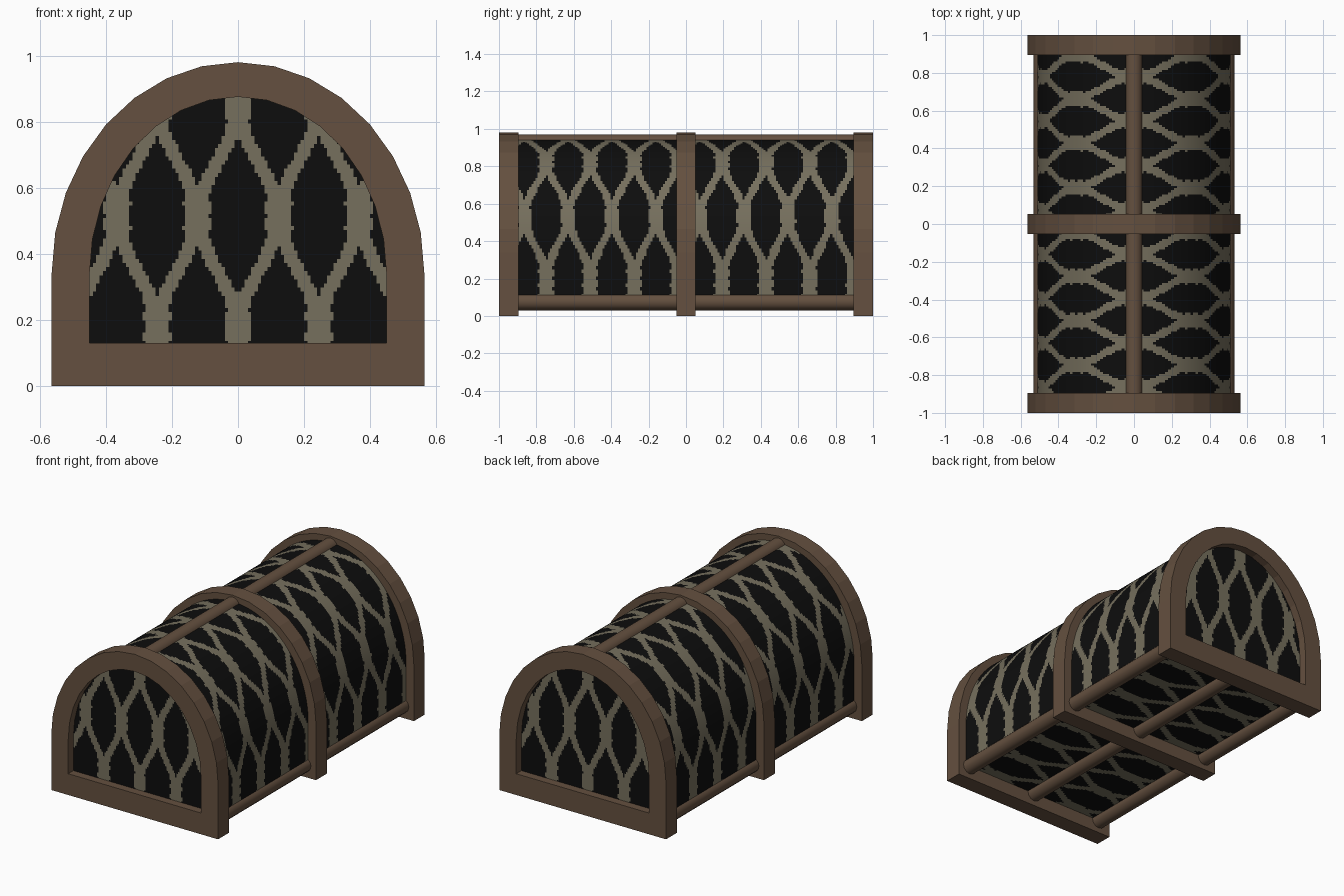
import bpy, bmesh, math

if "Cube" in bpy.data.objects:
    bpy.data.objects.remove(bpy.data.objects["Cube"])


def material(name, rgb):
    m = bpy.data.materials.new(name)
    m.diffuse_color = (*rgb, 1)
    m.use_nodes = True
    m.node_tree.nodes["Principled BSDF"].inputs["Base Color"].default_value = m.diffuse_color
    return m


WOOD = material("brown_wood", (0.128, 0.080, 0.050))
ROPE = material("rope_beige", (0.180, 0.160, 0.110))
DARK = material("dark_gap", (0.004, 0.004, 0.004))
SPRING = 0.34  # height where the arch begins


def finish(bm, name, mats, smooth=None):
    me = bpy.data.meshes.new(name)
    bmesh.ops.recalc_face_normals(bm, faces=bm.faces)
    bm.to_mesh(me)
    bm.free()
    for m in mats:
        me.materials.append(m)
    ob = bpy.data.objects.new(name, me)
    bpy.context.collection.objects.link(ob)
    if smooth:
        bpy.context.view_layer.objects.active = ob
        ob.select_set(True)
        bpy.ops.object.shade_smooth_by_angle(angle=math.radians(smooth))
        ob.select_set(False)
    return ob


def arch(a, top, base, n=16):
    """Closed outline: straight legs and half-ellipse top."""
    pts = [(a, base)]
    for i in range(n + 1):
        t = math.pi * i / n
        pts.append((a * math.cos(t), SPRING + (top - SPRING) * math.sin(t)))
    return pts + [(-a, base)]


# Wooden arched frames
def frame(name, y0, y1):
    bm = bmesh.new()
    outer, inner = arch(0.565, 0.982, 0.0), arch(0.45, 0.877, 0.13)
    rings = [[bm.verts.new((x, y, z)) for x, z in prof]
             for prof, y in ((outer, y0), (outer, y1), (inner, y1), (inner, y0))]
    n = len(outer)
    for k in range(4):
        r, s = rings[k], rings[(k + 1) % 4]
        for i in range(n):
            j = (i + 1) % n
            bm.faces.new((r[i], r[j], s[j], s[i]))
    finish(bm, name, [WOOD])


frame("front_frame", -1.0, -0.895)
frame("middle_frame", -0.052, 0.052)
frame("back_frame", 0.895, 1.0)


# Long round rails
def rail(name, x, z):
    bm = bmesh.new()
    bmesh.ops.create_cone(bm, cap_ends=True, segments=12, radius1=0.046,
                          radius2=0.046, depth=1.9)
    for v in bm.verts:
        v.co = (v.co.x + x, v.co.z, v.co.y + z)
    finish(bm, name, [WOOD], 40)


rail("top_rail", 0, 0.925)
rail("bottom_middle_rail", 0, 0.076)
rail("bottom_right_rail", 0.485, 0.076)
rail("bottom_left_rail", -0.485, 0.076)


# Net rule: true where a strand lies; knots at lattice points (u = k*p, v = j*h)
def is_rope(u, v, p, h):
    r = v / h
    k = math.floor(r)
    t = r - k
    ease = k + t - 0.085 * math.sin(2 * math.pi * t)
    knot = max(0.0, 1 - min(t, 1 - t) * h / 0.05)
    width = 0.023 + 0.013 * (knot > 0.15)
    for sign in (1, -1):
        a = u / p + sign * ease / 2
        if abs(a - round(a)) * p < width:
            return True
    return False


# Netting shell: walk round the section, keeping arc length from the crown
def half_section():
    pts, s = [], 0.0
    for i in range(49):
        t = math.pi / 2 * (1 - i / 48)
        pts.append((0.512 * math.cos(t), SPRING + 0.602 * math.sin(t)))
    pts += [(0.512, SPRING - 0.26 * i / 14) for i in range(1, 15)]
    pts += [(0.512 * (1 - i / 26), 0.08) for i in range(1, 27)]
    return pts


bm = bmesh.new()
NY = 170
ys = [-0.95 + 1.9 * j / NY for j in range(NY + 1)]
half = half_section()
for side in (1, -1):
    grid = [[bm.verts.new((side * x, y, z)) for y in ys] for x, z in half]
    s = 0.0
    for i in range(len(half) - 1):
        d = math.dist(half[i], half[i + 1])
        s += d
        for j in range(NY):
            f = bm.faces.new((grid[i][j], grid[i + 1][j],
                              grid[i + 1][j + 1], grid[i][j + 1]))
            yc = (ys[j] + ys[j + 1]) / 2
            f.material_index = 0 if is_rope(yc - 0.075, s - d / 2, 0.235, 0.338) else 1
bmesh.ops.remove_doubles(bm, verts=bm.verts, dist=0.0005)
finish(bm, "net_shell", [ROPE, DARK], 30)


# Netting end panels, set into the middle of each end frame
def end_net(name, y, flip):
    bm = bmesh.new()
    nx, nz = 100, 66
    grid = [[bm.verts.new((-0.5 + i / nx, y, 0.1 + 0.82 * k / nz))
             for k in range(nz + 1)] for i in range(nx + 1)]
    for i in range(nx):
        for k in range(nz):
            x, z = -0.5 + (i + 0.5) / nx, 0.1 + 0.82 * (k + 0.5) / nz
            if z > SPRING and (x / 0.5) ** 2 + ((z - SPRING) / 0.58) ** 2 > 1:
                continue
            f = bm.faces.new((grid[i][k], grid[i + 1][k],
                              grid[i + 1][k + 1], grid[i][k + 1]))
            f.material_index = 0 if is_rope(flip * x, z - 0.18, 0.245, 0.335) else 1
    bmesh.ops.delete(bm, geom=[v for v in bm.verts if not v.link_faces],
                     context='VERTS')
    ob = finish(bm, name, [ROPE, DARK])
    # face outward
    if ob.data.polygons[0].normal.y * y < 0:
        ob.data.flip_normals()


end_net("front_net", -0.95, 1)
end_net("back_net", 0.95, -1)
